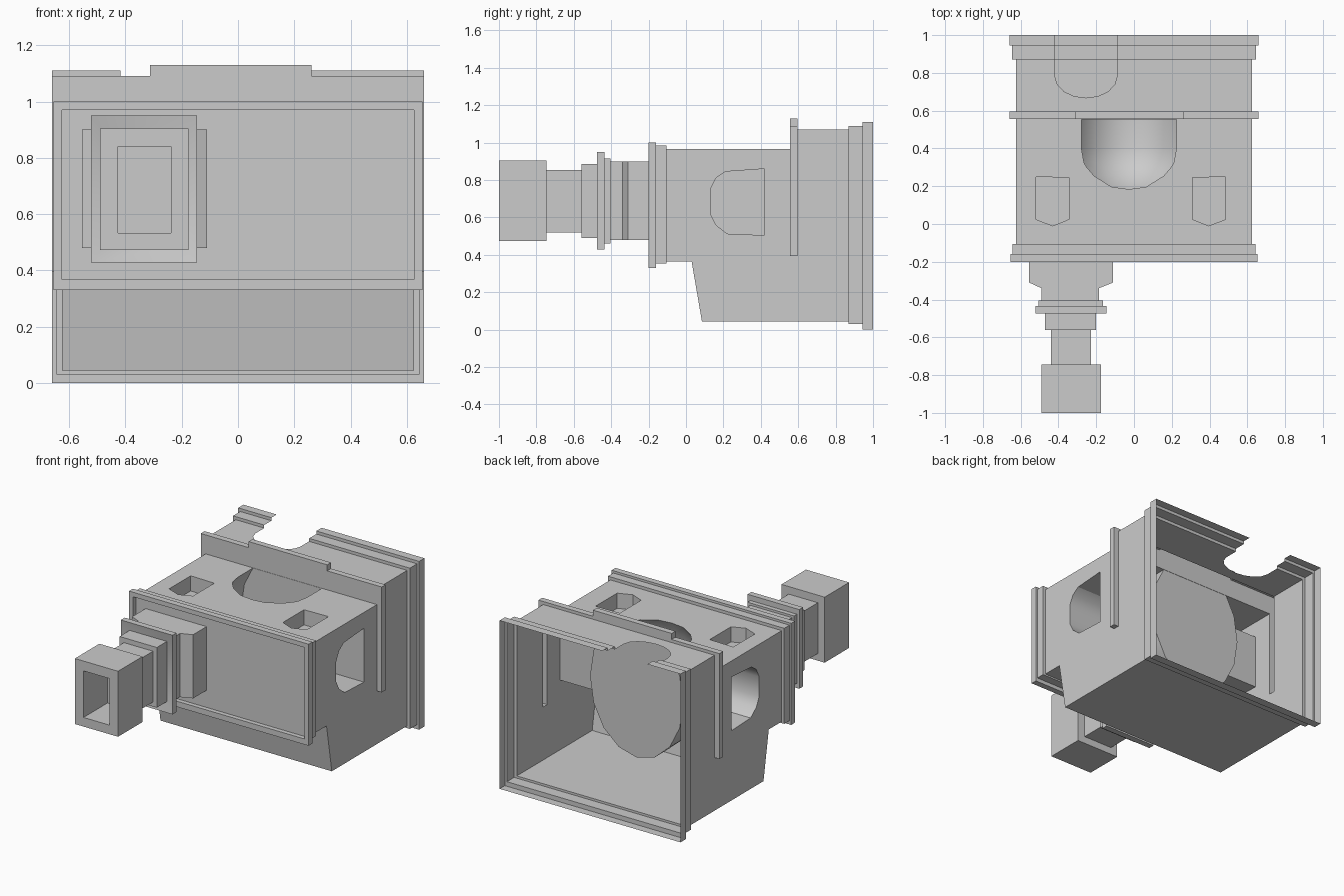
import bpy, bmesh, math
from mathutils import Vector

if "Cube" in bpy.data.objects:
    bpy.data.objects.remove(bpy.data.objects["Cube"])


def loft(name, rings, cap_end=True):
    """Bridge equal-sized point rings and cap the ends."""
    bm = bmesh.new()
    loops = [[bm.verts.new(p) for p in ring] for ring in rings]
    n = len(loops[0])
    for a, b in zip(loops, loops[1:]):
        for i in range(n):
            j = (i + 1) % n
            bm.faces.new((a[i], a[j], b[j], b[i]))
    bm.faces.new(loops[0])
    if cap_end:
        bm.faces.new(loops[-1][::-1])
    bmesh.ops.recalc_face_normals(bm, faces=bm.faces)
    me = bpy.data.meshes.new(name)
    bm.to_mesh(me)
    bm.free()
    ob = bpy.data.objects.new(name, me)
    bpy.context.collection.objects.link(ob)
    return ob


def rect(y, x0, x1, z0, z1):
    return [(x0, y, z0), (x1, y, z0), (x1, y, z1), (x0, y, z1)]


def box(name, x0, x1, y0, y1, z0, z1):
    return loft(name, [rect(y0, x0, x1, z0, z1), rect(y1, x0, x1, z0, z1)])


def prism_x(name, prof, x0, x1):
    return loft(name, [[(x, y, z) for y, z in prof] for x in (x0, x1)])


def prism_z(name, prof, z0, z1):
    return loft(name, [[(x, y, z) for x, y in prof] for z in (z0, z1)])


def combine(target, tool, op):
    """Apply a boolean and discard the tool."""
    tool.hide_render = True
    m = target.modifiers.new("bool", 'BOOLEAN')
    m.operation, m.object, m.solver = op, tool, 'EXACT'
    bpy.context.view_layer.update()
    dg = bpy.context.evaluated_depsgraph_get()
    me = bpy.data.meshes.new_from_object(target.evaluated_get(dg))
    target.modifiers.clear()
    target.data = me
    bpy.data.objects.remove(tool)


# Main housing from its side profile
housing = prism_x("housing", [(-.12, .365), (.03, .365), (.085, .045), (.9, .045),
                              (.9, 1.07), (.575, 1.07), (.575, .965), (-.12, .965)], -.625, .625)

# Stepped end flanges and the middle collar
for args in [(-.643, .643, -.165, -.105, .355, .985),
             (-.655, .655, -.2, -.16, .33, 1.0),
             (-.645, .645, .87, .96, .03, 1.09),
             (-.66, .66, .945, 1.0, 0, 1.11),
             (-.66, .66, .555, .595, .395, 1.09),
             (-.312, .262, .555, .595, .6, 1.13)]:
    combine(housing, box("flange", *args), 'UNION')

# Shallow front recess
combine(housing, box("front_recess", -.625, .625, -.3, -.17, .367, .97), 'DIFFERENCE')

# Rounded bowl sunk into the top, flat at the back
bowl = [(.553, 1), (.4, 1)] + [(.4 - .29 * math.sin(t), math.cos(t))
                               for t in (math.radians(a) for a in (15, 30, 45, 60, 75, 88))]
rings = [[(-.027 + .34 * s * math.cos(k * math.pi / 8), y,
           .669 + .449 * s * math.sin(k * math.pi / 8)) for k in range(16)] for y, s in bowl]
combine(housing, loft("bowl_cut", rings), 'DIFFERENCE')

# Rounded side pockets and pointed top pockets
d_prof = [(.42, .505), (.42, .86), (.21, .845), (.16, .81), (.13, .75),
          (.13, .62), (.16, .56), (.22, .513)]
p_prof = [(.085, .245), (-.09, .25), (-.09, .025), (0, -.01), (.085, .025)]
for s, cx in ((1, .395), (-1, -.43)):
    combine(housing, prism_x("side_pocket", d_prof, s * .37, s * .8), 'DIFFERENCE')
    combine(housing, prism_z("top_pocket", [(cx - s * x, y) for x, y in p_prof], .865, 1.2),
            'DIFFERENCE')

# Arched notch in the rear top edge
arch = [(-.418, 1.1)] + [(-.254 - .164 * math.cos(math.pi * k / 8),
                          .78 - .112 * math.sin(math.pi * k / 8)) for k in range(9)] + [(-.09, 1.1)]
combine(housing, prism_z("rear_notch", arch, .9, 1.3), 'DIFFERENCE')

# Open the back and the notch so the housing is a thin hollow shell
bm = bmesh.new()
bm.from_mesh(housing.data)
gone = [f for f in bm.faces
        if all(v.co.y > .999 for v in f.verts)
        or (any(abs(v.co.z - .9) < .002 for v in f.verts)
            and all(v.co.y > .66 and -.43 < v.co.x < -.08 for v in f.verts))]
bmesh.ops.delete(bm, geom=gone, context='FACES')
bm.to_mesh(housing.data)
bm.free()

# Stepped nozzle with a hollow tip
nozzle = loft("nozzle", [rect(*r) for r in [
    (-.17, -.555, -.11, .48, .9), (-.31, -.555, -.11, .48, .9),
    (-.34, -.49, -.185, .48, .9), (-.405, -.49, -.185, .48, .9),
    (-.405, -.505, -.165, .46, .915), (-.435, -.505, -.165, .46, .915),
    (-.435, -.522, -.145, .428, .95), (-.475, -.522, -.145, .428, .95),
    (-.455, -.472, -.2, .49, .887), (-.56, -.472, -.2, .49, .887),
    (-.56, -.44, -.228, .52, .855), (-.745, -.44, -.228, .52, .855),
    (-.745, -.49, -.175, .473, .905), (-1, -.49, -.175, .473, .905),
    (-1, -.427, -.238, .533, .84), (-.75, -.427, -.238, .533, .84)]])

# Smooth the bowl and pocket curves, keep edges sharp
for ob in (housing, nozzle):
    bpy.ops.object.select_all(action='DESELECT')
    ob.select_set(True)
    bpy.context.view_layer.objects.active = ob
    bpy.ops.object.shade_smooth_by_angle(angle=math.radians(30))
